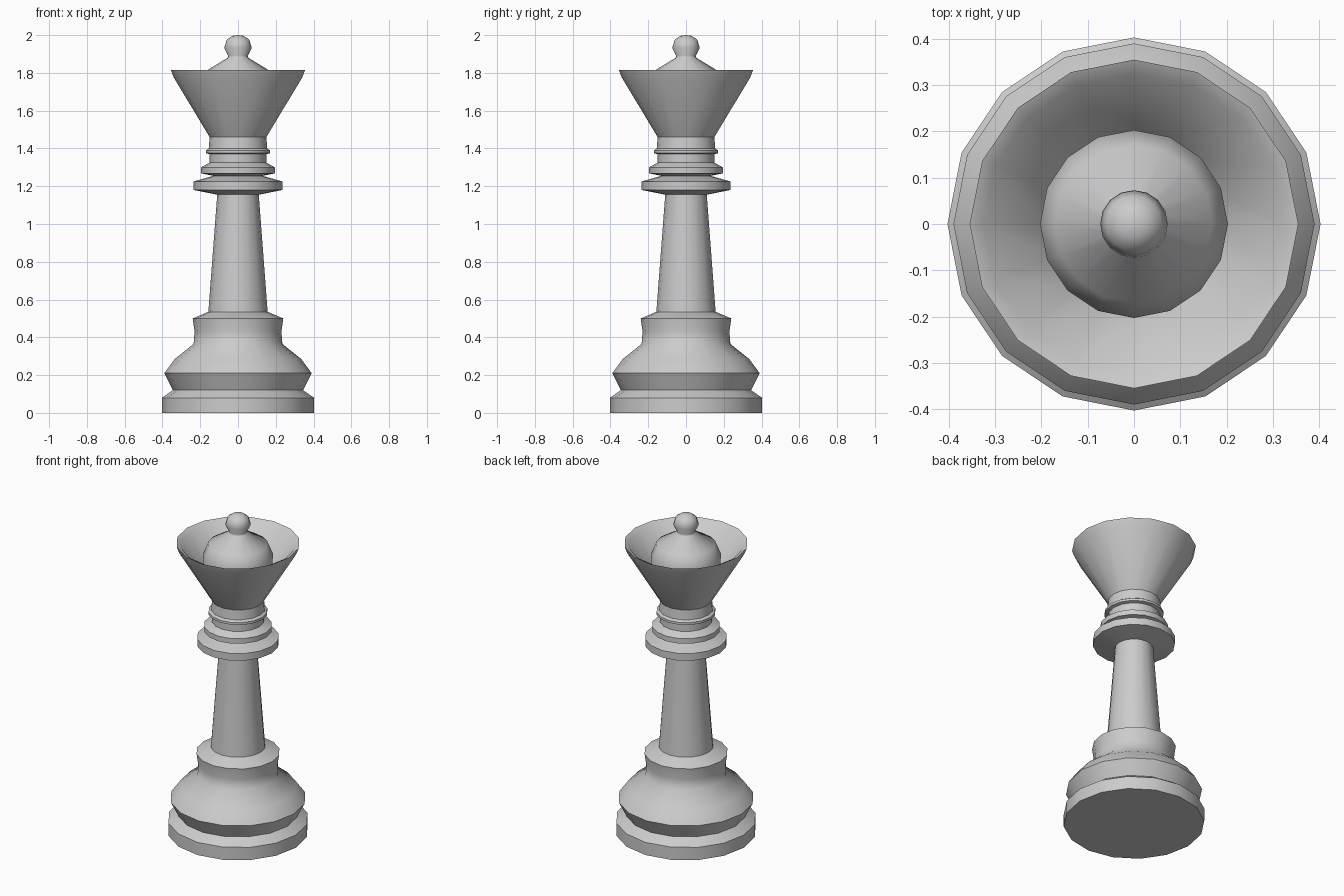
import bpy, bmesh
from math import sin, cos, pi, radians

if "Cube" in bpy.data.objects:
    bpy.data.objects.remove(bpy.data.objects["Cube"])

SIDES = 16


def lathe(name, profile, angle=50):
    """Revolve (radius, height) points around z; zero radius closes to a pole."""
    bm = bmesh.new()
    rings = []
    for r, z in profile:
        if r == 0:
            rings.append([bm.verts.new((0, 0, z))] * SIDES)
        else:
            rings.append([bm.verts.new((r * cos(2 * pi * i / SIDES),
                                        r * sin(2 * pi * i / SIDES), z))
                          for i in range(SIDES)])
    for low, high in zip(rings, rings[1:]):
        for i in range(SIDES):
            j = (i + 1) % SIDES
            quad = [low[i], low[j], high[j], high[i]]
            bm.faces.new(list(dict.fromkeys(quad)))
    mesh = bpy.data.meshes.new(name)
    bm.to_mesh(mesh)
    bm.free()
    obj = bpy.data.objects.new(name, mesh)
    bpy.context.collection.objects.link(obj)
    bpy.ops.object.select_all(action='DESELECT')
    obj.select_set(True)
    bpy.context.view_layer.objects.active = obj
    bpy.ops.object.shade_smooth_by_angle(angle=radians(angle))
    return obj


# Stepped foot with bulging ring and shoulder
lathe("base", [(0, 0), (0.403, 0), (0.403, 0.08), (0.345, 0.12), (0.39, 0.21),
               (0.335, 0.285), (0.235, 0.365), (0.23, 0.43), (0.24, 0.50),
               (0.157, 0.535)])

# Tapered column
lathe("stem", [(0.157, 0.535), (0.11, 1.155)])

# Stack of neck rings
lathe("collar", [(0.11, 1.155), (0.235, 1.18), (0.235, 1.225), (0.13, 1.255),
                 (0.195, 1.268), (0.195, 1.30), (0.15, 1.325), (0.15, 1.37),
                 (0.17, 1.375), (0.17, 1.39), (0.155, 1.40), (0.15, 1.46)])

# Flared cup: outer wall, rim, inner wall
lathe("crown", [(0.15, 1.46), (0.34, 1.775), (0.355, 1.815), (0.325, 1.80),
                (0.195, 1.62)])

# Dome rising inside the cup, topped by a ball
lathe("dome", [(0.195, 1.62), (0.203, 1.73), (0.17, 1.81), (0.055, 1.88),
               (0.052, 1.89), (0.073, 1.932), (0.06, 1.975), (0.03, 1.996),
               (0, 2.0)])
